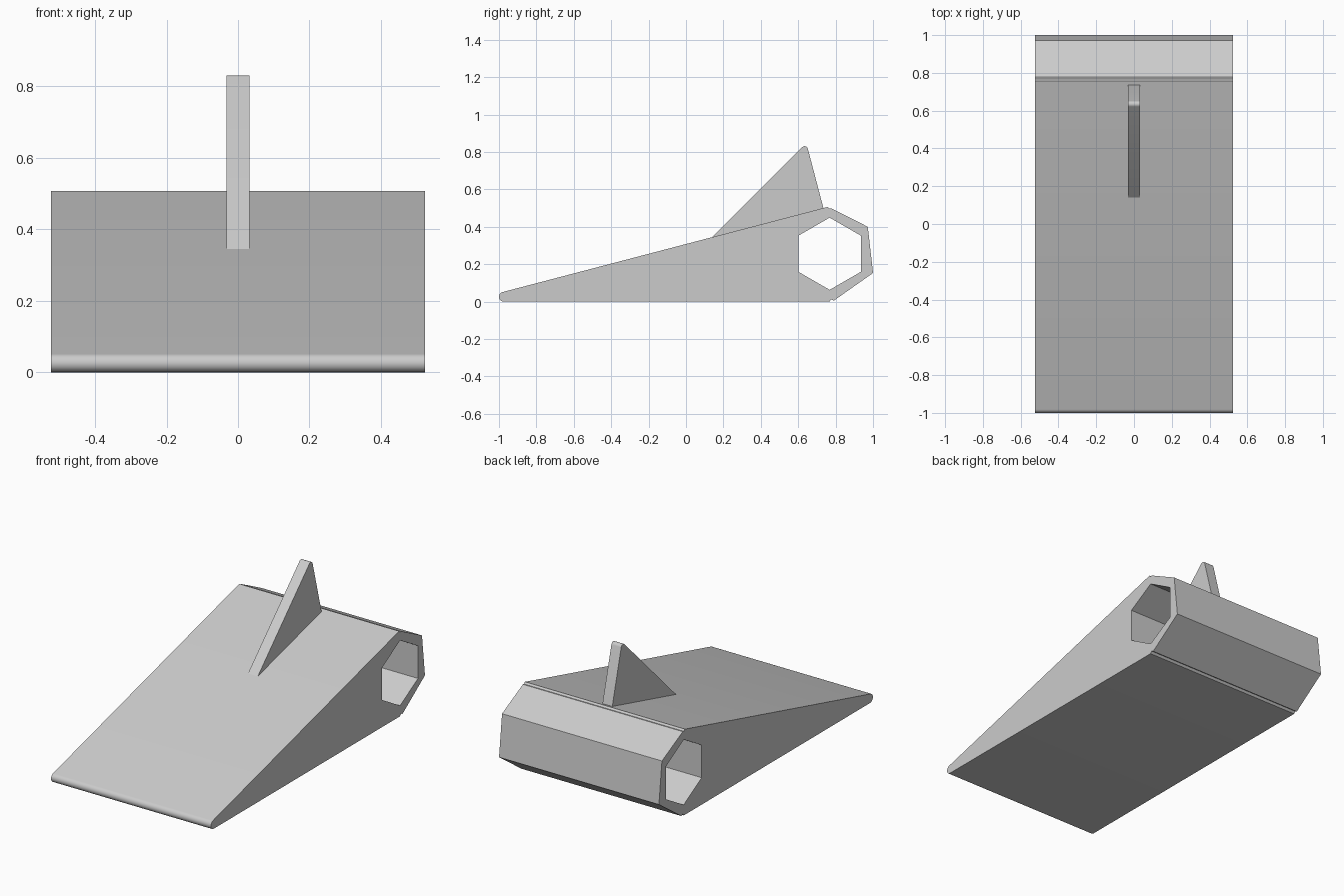
import bpy, bmesh
from math import sin, cos, radians
from mathutils import Vector

cube = bpy.data.objects.get("Cube")
if cube:
    bpy.data.objects.remove(cube, do_unlink=True)

grey = bpy.data.materials.new("plain_grey")
grey.use_nodes = True
colour = (0.6, 0.6, 0.6, 1)
grey.diffuse_color = colour
grey.node_tree.nodes["Principled BSDF"].inputs["Base Color"].default_value = colour


def arc(y, z, radius, start, end, steps):
    """Points on an arc in the side profile, angles in degrees."""
    angles = [radians(start + (end - start) * i / steps) for i in range(steps + 1)]
    return [(y + radius * cos(a), z + radius * sin(a)) for a in angles]


def extrude_profile(name, loops, half_width):
    """Fill the side profile (outer loop plus holes) and extrude it along x."""
    bm = bmesh.new()
    edges = []
    for loop in loops:
        verts = [bm.verts.new((-half_width, y, z)) for y, z in loop]
        edges += [bm.edges.new((v, verts[i - 1])) for i, v in enumerate(verts)]
    bmesh.ops.triangle_fill(bm, edges=edges, use_beauty=True, normal=Vector((1, 0, 0)))
    grown = bmesh.ops.extrude_face_region(bm, geom=bm.faces[:], use_keep_orig=True)
    moved = [g for g in grown["geom"] if isinstance(g, bmesh.types.BMVert)]
    bmesh.ops.translate(bm, verts=moved, vec=(2 * half_width, 0, 0))
    bmesh.ops.recalc_face_normals(bm, faces=bm.faces[:])
    mesh = bpy.data.meshes.new(name)
    bm.to_mesh(mesh)
    bm.free()
    mesh.materials.append(grey)
    obj = bpy.data.objects.new(name, mesh)
    bpy.context.collection.objects.link(obj)
    bpy.ops.object.select_all(action="DESELECT")
    obj.select_set(True)
    bpy.context.view_layer.objects.active = obj
    bpy.ops.object.shade_smooth_by_angle(angle=radians(30))
    return obj


# Wedge body: rounded nose, thin grooves where the slope and base meet the back
nose = arc(-0.974, 0.026, 0.026, 270, 105, 10)
back = [(0.745, 0.503), (0.758, 0.507), (0.767, 0.497), (0.777, 0.499),
        (0.972, 0.40), (1.0, 0.153), (0.79, 0.005), (0.777, 0.012), (0.767, 0.0)]

# Hexagonal tunnel running through the back of the wedge
hole = arc(0.768, 0.256, 0.193, 90, 390, 5)
extrude_profile("wedge_body", [nose + back, hole], 0.523)

# Upright fin with a rounded tip, its foot sunk in the slope
fin = [(0.11, 0.315)] + arc(0.634, 0.813, 0.018, 135, 15, 6) + [(0.74, 0.48)]
extrude_profile("top_fin", [fin], 0.032)
